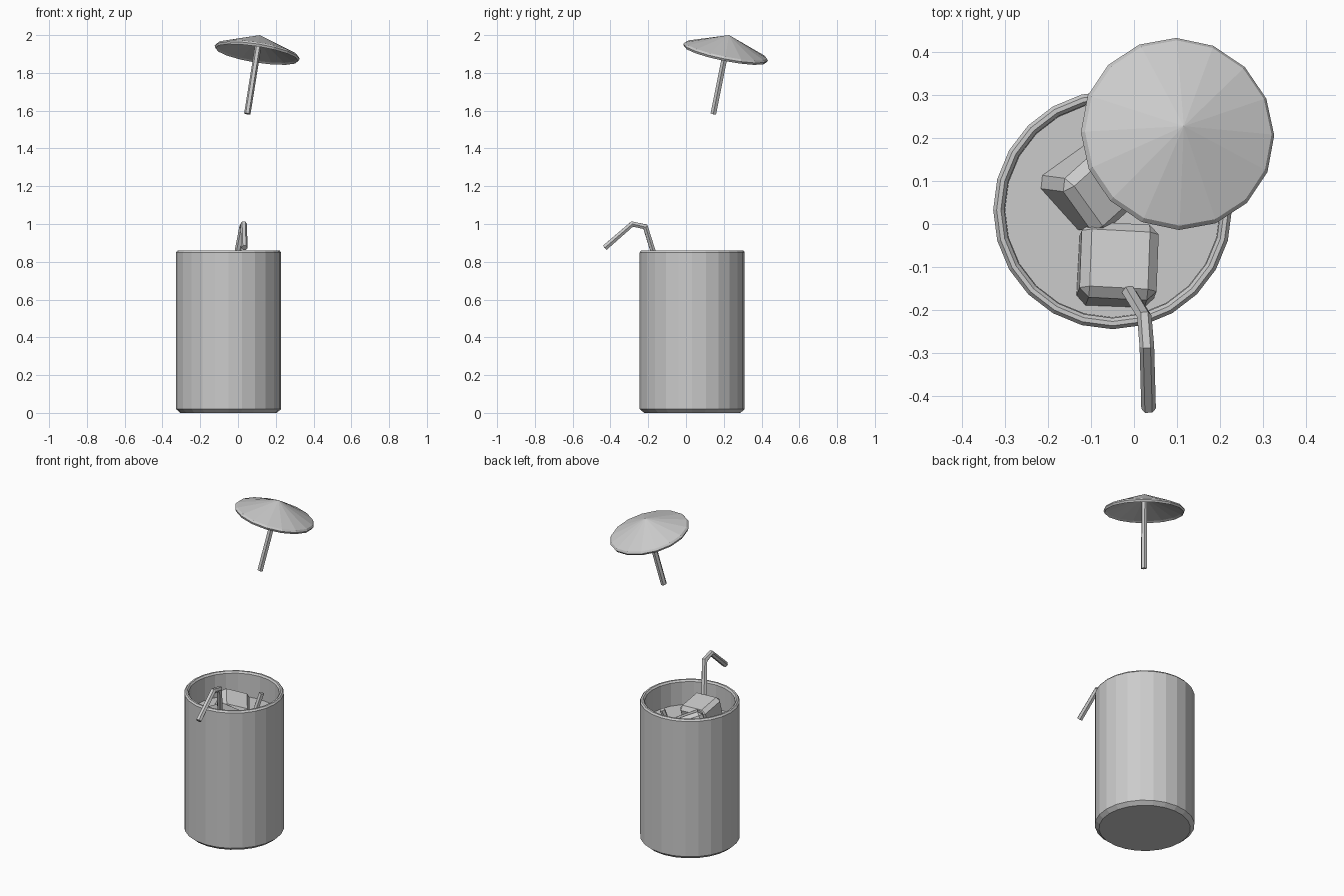
import bpy, bmesh, math
from mathutils import Vector, Euler

if "Cube" in bpy.data.objects:
    bpy.data.objects.remove(bpy.data.objects["Cube"])


def add_object(name, bm):
    bmesh.ops.recalc_face_normals(bm, faces=bm.faces[:])
    mesh = bpy.data.meshes.new(name)
    bm.to_mesh(mesh)
    bm.free()
    obj = bpy.data.objects.new(name, mesh)
    bpy.context.collection.objects.link(obj)
    return obj


def lathe(name, profile, sides, loc, axis=(0, 0, 1)):
    """Spin (radius, height) points round an axis; radius 0 makes a pole."""
    bm = bmesh.new()
    rings = []
    for r, z in profile:
        n = 1 if r == 0 else sides
        rings.append([bm.verts.new((r * math.cos(2 * math.pi * i / sides),
                                    r * math.sin(2 * math.pi * i / sides), z))
                      for i in range(n)])
    for a, b in zip(rings, rings[1:]):
        for i in range(sides):
            j = (i + 1) % sides
            quad = [a[i % len(a)], a[j % len(a)], b[j % len(b)], b[i % len(b)]]
            bm.faces.new(list(dict.fromkeys(quad)))
    obj = add_object(name, bm)
    obj.rotation_mode = 'QUATERNION'
    obj.rotation_quaternion = Vector((0, 0, 1)).rotation_difference(Vector(axis))
    obj.location = loc
    return obj


def tube(name, points, radius, sides=6):
    """Sweep a polygon along a path with mitred bends."""
    pts = [Vector(p) for p in points]
    bm = bmesh.new()
    rings = []
    for i, p in enumerate(pts):
        t_in = (p - pts[max(i - 1, 0)]).normalized()
        t_out = (pts[min(i + 1, len(pts) - 1)] - p).normalized()
        t = (t_in + t_out).normalized()
        u = (Vector((1, 0, 0)) - t * t.x).normalized()
        v = t.cross(u)
        rings.append([bm.verts.new(p + radius * (u * math.cos(a) + v * math.sin(a)))
                      for a in [2 * math.pi * k / sides for k in range(sides)]])
    for a, b in zip(rings, rings[1:]):
        for i in range(sides):
            j = (i + 1) % sides
            bm.faces.new((a[i], a[j], b[j], b[i]))
    bm.faces.new(rings[0])
    bm.faces.new(rings[-1])
    return add_object(name, bm)


def ice(name, loc, size, rot):
    bm = bmesh.new()
    bmesh.ops.create_cube(bm, size=size)
    bmesh.ops.bevel(bm, geom=bm.edges[:], offset=0.022, segments=1,
                    affect='EDGES', profile=0.5)
    obj = add_object(name, bm)
    obj.location = loc
    obj.rotation_euler = Euler([math.radians(a) for a in rot])
    return obj


# Glass with chamfered foot and thin rim, and the drink inside
centre = (-0.05, 0.033, 0)
lathe("glass", [(0, 0), (0.255, 0), (0.278, 0.02), (0.278, 0.85), (0.27, 0.86),
                (0.26, 0.86), (0.252, 0.85), (0.25, 0.03), (0, 0.03)], 24, centre)
lathe("drink", [(0, 0.04), (0.251, 0.04), (0.251, 0.71), (0, 0.71)], 24, centre)

# Ice cubes floating in the drink
ice("ice_cube_front", (-0.04, -0.10, 0.71), 0.18, (-12, 4, -3))
ice("ice_cube_back", (-0.10, 0.085, 0.715), 0.165, (20, 18, 42))

# Bent drinking straw
tube("straw", [(-0.035, -0.12, 0.68), (0.024, -0.215, 0.985),
               (0.03, -0.285, 1.0), (0.034, -0.43, 0.874)], 0.017)

# Cocktail umbrella floating above: canopy shell and stick share one axis
axis = Vector((0.16, 0.2, 1)).normalized()
apex = Vector((0.116, 0.228, 2.0))
lathe("umbrella_canopy", [(0, 0), (0.22, -0.083), (0.228, -0.094), (0.222, -0.106),
                          (0.21, -0.098), (0, -0.018)], 16, apex, axis)
tube("umbrella_stick", [apex - axis * 0.43, apex - axis * 0.015], 0.017)

# Lower piece of stick standing in the drink
tube("stick_stub", [(0.005, 0.12, 0.64), (0.045, 0.165, 0.82)], 0.016)
